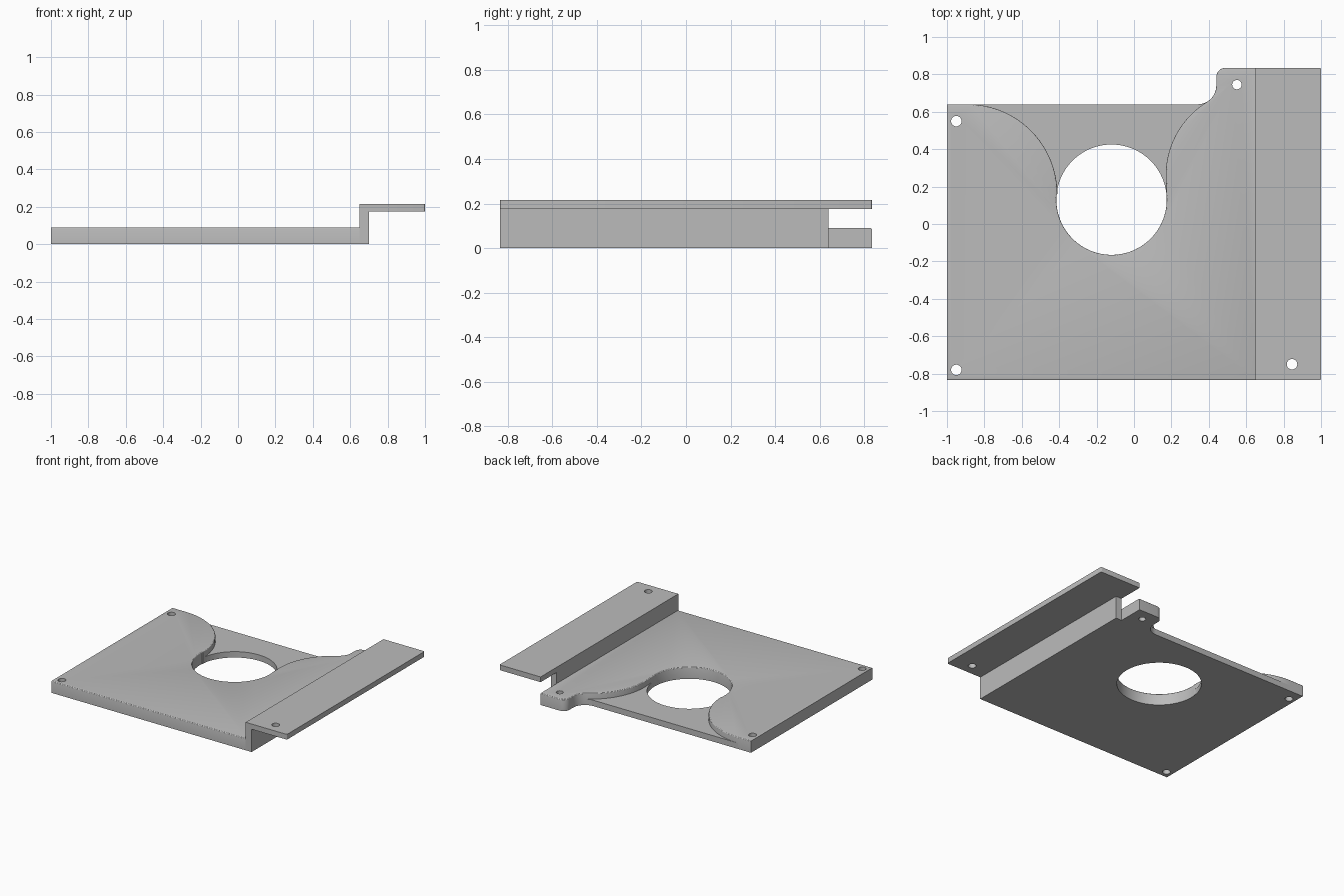
import bpy
import bmesh
from math import cos, sin, radians
from mathutils import Vector

cube = bpy.data.objects.get("Cube")
if cube:
    bpy.data.objects.remove(cube, do_unlink=True)

# Single grey finish
grey = bpy.data.materials.new("matte_grey")
grey.use_nodes = True
colour = (0.5, 0.5, 0.5, 1)
grey.diffuse_color = colour
grey.node_tree.nodes["Principled BSDF"].inputs["Base Color"].default_value = colour

# Main dimensions
LEFT, STEP, WALL, RIGHT = -1.0, 0.65, 0.70, 1.0
FRONT, BACK, END = -0.835, 0.64, 0.835
FLOOR, TOP, SHELF, HEIGHT = 0.045, 0.09, 0.175, 0.215


def arc(cx, cy, r, start, end, steps):
    angles = [radians(start + (end - start) * i / steps) for i in range(steps + 1)]
    return [(cx + r * cos(a), cy + r * sin(a)) for a in angles]


def prism(name, outline, z0, z1, rounded=None):
    """Extrude an outline upward; round the edges chosen by the rule."""
    bm = bmesh.new()
    face = bm.faces.new([bm.verts.new((x, y, z0)) for x, y in outline])
    geom = bmesh.ops.extrude_face_region(bm, geom=[face], use_keep_orig=True)["geom"]
    bmesh.ops.translate(bm, vec=(0, 0, z1 - z0),
                        verts=[g for g in geom if isinstance(g, bmesh.types.BMVert)])
    bmesh.ops.recalc_face_normals(bm, faces=bm.faces[:])
    if rounded:
        edges = [e for e in bm.edges if rounded(e)]
        bmesh.ops.bevel(bm, geom=edges, offset=0.01, segments=3, profile=0.5,
                        affect='EDGES', clamp_overlap=True)
    mesh = bpy.data.meshes.new(name)
    bm.to_mesh(mesh)
    bm.free()
    mesh.materials.append(grey)
    obj = bpy.data.objects.new(name, mesh)
    bpy.context.collection.objects.link(obj)
    return obj


def select(obj):
    bpy.ops.object.select_all(action='DESELECT')
    obj.select_set(True)
    bpy.context.view_layer.objects.active = obj


def drill(obj, x, y, r):
    cutter = prism("hole_cutter", arc(x, y, r, 0, 348.75, 31), -0.1, 0.4)
    cutter.hide_render = True
    mod = obj.modifiers.new("hole", 'BOOLEAN')
    mod.operation, mod.solver, mod.object = 'DIFFERENCE', 'EXACT', cutter
    select(obj)
    bpy.ops.object.modifier_apply(modifier=mod.name)
    bpy.data.objects.remove(cutter, do_unlink=True)


def rect(x0, x1, y0, y1):
    return [(x0, y0), (x1, y0), (x1, y1), (x0, y1)]


def top_rim(edge):
    a, b = (v.co for v in edge.verts)
    on_top = min(a.z, b.z) > TOP - 0.001
    at_side = any(abs(a.x - x) < 0.001 and abs(b.x - x) < 0.001 for x in (LEFT, STEP))
    return on_top and not at_side


def outer_corner(edge):
    a, b = (v.co for v in edge.verts)
    return abs(a.z - b.z) > 0.01 and a.x > RIGHT - 0.001


# Shared curves: the big opening and the two sweeping pocket walls
right_sweep = arc(0.63, 0.26, 0.46, 121.5, 180, 24)
left_sweep = arc(-0.89, 0.16, 0.48, 0, 90, 32)
lower_opening = arc(-0.12, 0.13, 0.295, 7, -185, 56)
upper_opening = arc(-0.12, 0.13, 0.295, 175, 7, 48)

# Thick plate with the rounded rear tab
tab = arc(0.49, 0.785, 0.05, 90, 180, 8) + arc(0.34, 0.74, 0.1, 0, -56, 8)
plate = prism("main_plate",
              [(LEFT, FRONT), (STEP, FRONT), (STEP, END)] + tab + right_sweep
              + lower_opening + left_sweep + [(LEFT, BACK)],
              0, TOP, top_rim)
for x, y, r in ((-0.95, 0.55, 0.028), (-0.95, -0.78, 0.028), (0.55, 0.745, 0.025)):
    drill(plate, x, y, r)

# Thin floor of the pocket behind the opening
floor = prism("pocket_floor",
              left_sweep[::-1] + upper_opening[1:] + right_sweep[::-1]
              + arc(0.34, 0.74, 0.1, -62, -90, 5),
              0, FLOOR)

# Upright wall and the raised flange
wall = prism("step_wall", rect(STEP, WALL, FRONT, BACK), 0, SHELF)
flange = prism("raised_flange", rect(STEP, RIGHT, FRONT, END), SHELF, HEIGHT, outer_corner)
drill(flange, 0.845, -0.75, 0.028)

for part in (plate, floor, wall, flange):
    select(part)
    bpy.ops.object.shade_smooth_by_angle(angle=radians(20))
